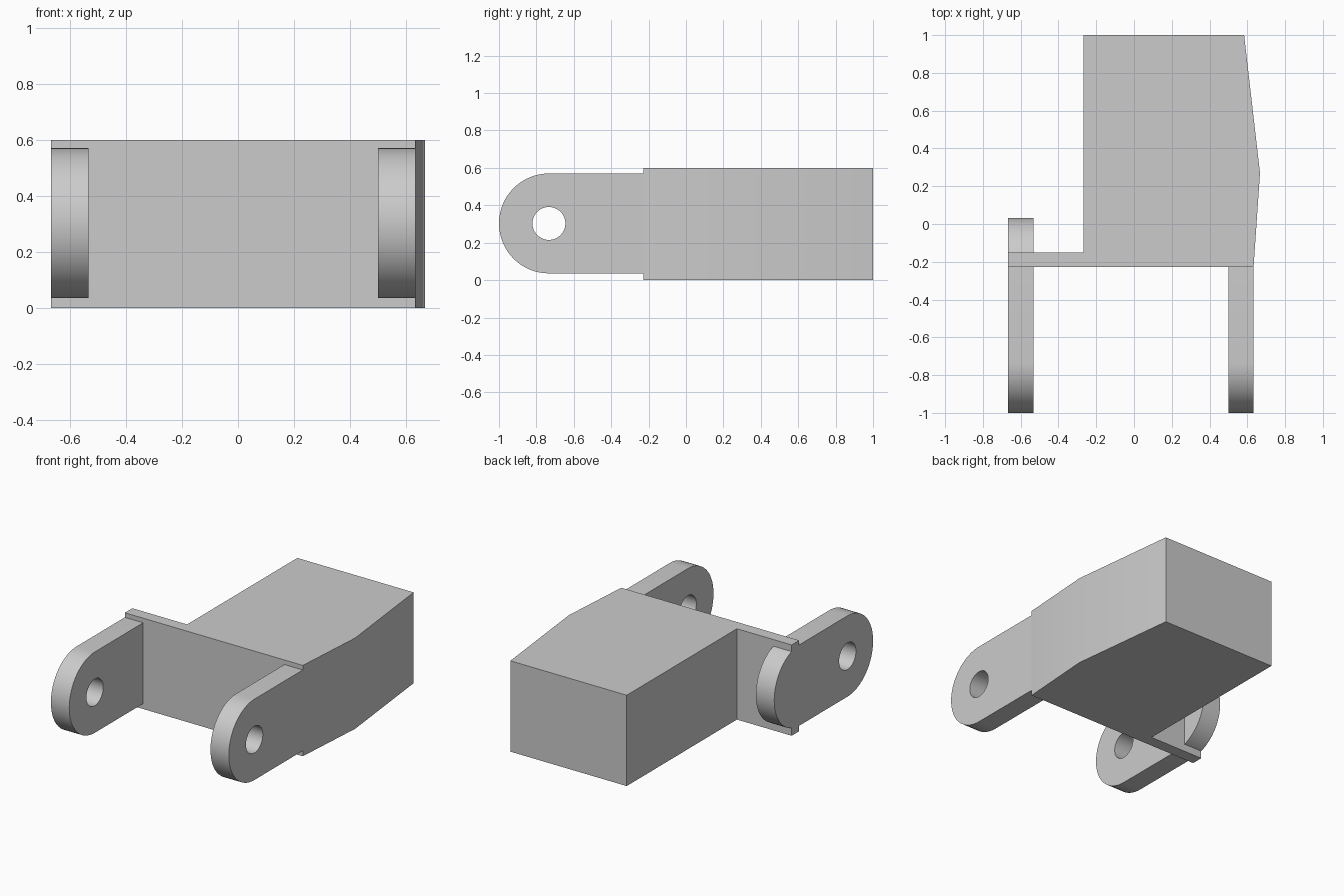
import bpy
import bmesh
from math import cos, sin, pi, radians
from mathutils import Vector

cube = bpy.data.objects.get("Cube")
if cube:
    bpy.data.objects.remove(cube, do_unlink=True)

# Single plain grey
grey = bpy.data.materials.new("plain_grey")
grey.use_nodes = True
colour = (0.6, 0.6, 0.6, 1)
grey.diffuse_color = colour
grey.node_tree.nodes["Principled BSDF"].inputs["Base Color"].default_value = colour

HEIGHT = 0.6
LUG_Z = 0.303      # height of the lug axis
LUG_R = 0.267
HOLE_R = 0.088
FRONT_Y = -0.733   # centre of the pin hole
REAR_Y = -0.235    # centre of the rounded rear end
LUG_WIDTH = 0.134


def prism(name, outline, depth):
    """Extrude a flat outline of 3D points along the depth vector."""
    bm = bmesh.new()
    face = bm.faces.new([bm.verts.new(p) for p in outline])
    grown = bmesh.ops.extrude_face_region(bm, geom=[face])
    verts = [v for v in grown["geom"] if isinstance(v, bmesh.types.BMVert)]
    bmesh.ops.translate(bm, verts=verts, vec=Vector(depth))
    bmesh.ops.recalc_face_normals(bm, faces=bm.faces)
    mesh = bpy.data.meshes.new(name)
    bm.to_mesh(mesh)
    bm.free()
    mesh.materials.append(grey)
    obj = bpy.data.objects.new(name, mesh)
    bpy.context.collection.objects.link(obj)
    return obj


def arc(x, y, radius, start, end, steps):
    angles = [start + (end - start) * i / steps for i in range(steps + 1)]
    return [(x, y + radius * cos(a), LUG_Z + radius * sin(a)) for a in angles]


def activate(obj):
    bpy.ops.object.select_all(action="DESELECT")
    obj.select_set(True)
    bpy.context.view_layer.objects.active = obj


def lug(name, x):
    """Rounded plate with a pin hole, starting at x."""
    outline = (arc(x, REAR_Y, LUG_R, -pi / 2, pi / 2, 32)
               + arc(x, FRONT_Y, LUG_R, pi / 2, 3 * pi / 2, 32))
    plate = prism(name, outline, (LUG_WIDTH, 0, 0))
    hole = arc(x - 0.1, FRONT_Y, HOLE_R, 0, 2 * pi, 48)[:-1]
    cutter = prism(name + "_cutter", hole, (LUG_WIDTH + 0.2, 0, 0))
    cutter.hide_render = True
    cut = plate.modifiers.new("pin_hole", "BOOLEAN")
    cut.operation = "DIFFERENCE"
    cut.solver = "EXACT"
    cut.object = cutter
    activate(plate)
    bpy.ops.object.modifier_apply(modifier=cut.name)
    bpy.data.objects.remove(cutter, do_unlink=True)
    bpy.ops.object.shade_smooth_by_angle(angle=radians(30))


# Block with its bent left side and the flange reaching out to the right
body = [(-0.667, -0.228), (0.633, -0.228), (0.667, 0.27), (0.583, 1),
        (-0.267, 1), (-0.267, -0.15), (-0.667, -0.15)]
block = prism("body_block", [(x, y, 0) for x, y in body], (0, 0, HEIGHT))
activate(block)
bpy.ops.object.shade_smooth_by_angle(angle=radians(30))

# Pair of hinge lugs
lug("right_lug", -0.667)
lug("left_lug", 0.633 - LUG_WIDTH)
